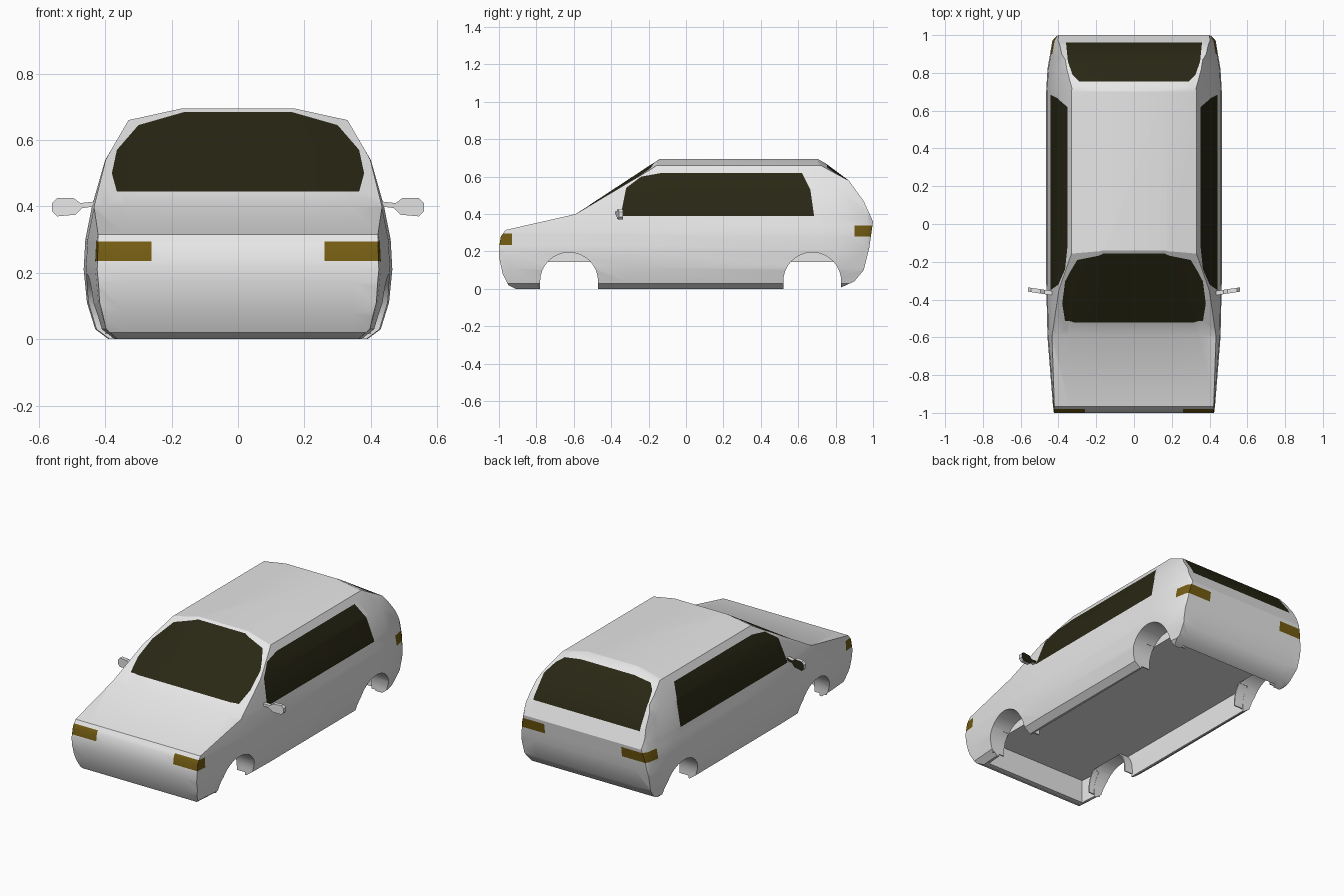
import bpy, bmesh, math
from mathutils import Vector

if "Cube" in bpy.data.objects:
    bpy.data.objects.remove(bpy.data.objects["Cube"], do_unlink=True)


def material(name, colour):
    m = bpy.data.materials.new(name)
    m.use_nodes = True
    m.diffuse_color = (*colour, 1)
    m.node_tree.nodes["Principled BSDF"].inputs["Base Color"].default_value = (*colour, 1)
    return m


MATS = [material("body_silver", (0.8, 0.8, 0.8)),
        material("dark_glass", (0.022, 0.02, 0.007)),
        material("lamp_amber", (0.17, 0.105, 0.006))]
BODY, GLASS, LAMP = range(3)


def loft(name, rings, triangulate=False):
    """Closed solid through a list of matching rings."""
    bm = bmesh.new()
    loops = [[bm.verts.new(p) for p in ring] for ring in rings]
    n = len(loops[0])
    for a, b in zip(loops, loops[1:]):
        for i in range(n):
            j = (i + 1) % n
            bm.faces.new((a[i], a[j], b[j], b[i]))
    bm.faces.new(loops[0])
    bm.faces.new(loops[-1])
    if triangulate:
        bmesh.ops.triangulate(bm, faces=bm.faces[:])
    bmesh.ops.recalc_face_normals(bm, faces=bm.faces[:])
    mesh = bpy.data.meshes.new(name)
    bm.to_mesh(mesh)
    bm.free()
    for m in MATS:
        mesh.materials.append(m)
    ob = bpy.data.objects.new(name, mesh)
    bpy.context.collection.objects.link(ob)
    return ob


def activate(ob):
    bpy.ops.object.select_all(action='DESELECT')
    ob.select_set(True)
    bpy.context.view_layer.objects.active = ob


def boolean(ob, cutter, operation):
    mod = ob.modifiers.new("cut", 'BOOLEAN')
    mod.operation, mod.object, mod.solver = operation, cutter, 'EXACT'
    activate(ob)
    bpy.ops.object.modifier_apply(modifier=mod.name)
    bpy.data.objects.remove(cutter, do_unlink=True)


def paint(bm, keep, axes, outline, mat):
    """Cut a convex outline into the faces passing keep, and colour its inside."""
    faces = [f for f in bm.faces if keep(f.normal, f.calc_center_median())]
    pts = []
    for p in outline:
        v = Vector((0, 0, 0))
        v[axes[0]], v[axes[1]] = p
        pts.append(v)
    middle = sum(pts, Vector()) / len(pts)
    depth = Vector((1, 1, 1))
    depth[axes[0]] = depth[axes[1]] = 0
    for a, b in zip(pts, pts[1:] + pts[:1]):
        n = (b - a).cross(depth).normalized()
        if n.dot(middle - a) < 0:
            n.negate()
        geom = set(faces)
        for f in faces:
            geom.update(f.edges)
            geom.update(f.verts)
        cut = bmesh.ops.bisect_plane(bm, geom=list(geom), dist=1e-5, plane_co=a, plane_no=n)
        faces = [f for f in cut["geom"] if isinstance(f, bmesh.types.BMFace)
                 and n.dot(f.calc_center_median() - a) > 0]
    for f in faces:
        f.material_index = mat


# Body: cross-sections along the length, trimmed by the side profile
half = [(.39, 0), (.43, .03), (.455, .11), (.465, .21), (.46, .30),
        (.44, .40), (.40, .54), (.33, .66), (.17, .695)]
section = half + [(-x, z) for x, z in reversed(half)]
taper = [(-1.05, .9), (-.95, .925), (-.6, .985), (-.3, 1), (.7, 1),
         (.82, .985), (.97, .93), (1.02, .86)]
body = loft("body_shell", [[(x * s, y, z) for x, z in section] for y, s in taper], True)

profile = [(-.87, -.02), (-.95, .02), (-.98, .08), (-1, .17), (-1, .22), (-.99, .28),
           (-.965, .315), (-.59, .40), (-.13, .71), (.69, .71), (.76, .67), (.87, .58),
           (.95, .47), (1, .36), (.98, .22), (.95, .1), (.9, .04), (.79, -.01)]


def profile_ring(x, pull):
    # the roof ends draw inward towards the sides
    return [(x, y - math.copysign(pull, y) * (z > .6), z) for y, z in profile]


stations = [(-.6, .06), (-.34, .06), (-.17, .012), (.17, .012), (.34, .06), (.6, .06)]
boolean(body, loft("profile_cutter", [profile_ring(*s) for s in stations], True), 'INTERSECT')


# Wheel arches and open underside
def arch(y, r, foot):
    arc = [(y + r * math.cos(math.pi * i / 16), .04 + r * math.sin(math.pi * i / 16))
           for i in range(17)]
    return [(y + r, foot)] + arc + [(y - r, foot)]


for y in (-.625, .675):
    for side in (-1, 1):
        cutter = loft("arch_cutter", [[(side * x, *p) for p in arch(y, .155, -.1)] for x in (.32, .6)])
        boolean(body, cutter, 'DIFFERENCE')
rim = [(.35, -.88), (.375, -.5), (.38, .6), (.345, .85)]
rim += [(-x, y) for x, y in reversed(rim)]
boolean(body, loft("floor_cutter", [[(x, y, z) for x, y in rim] for z in (-.1, .145)]), 'DIFFERENCE')

# Windows and lamps cut into the skin
bm = bmesh.new()
bm.from_mesh(body.data)
for f in bm.faces:
    f.material_index = BODY


def both(points):
    return points + [(-x, y) for x, y in reversed(points)]


paint(bm, lambda n, c: n.y < -.25 and c.z > .4, (0, 2),
      both([(.365, .445), (.38, .50), (.365, .57), (.30, .645), (.16, .685)]), GLASS)
paint(bm, lambda n, c: n.y > .1 and n.z > 0 and c.z > .35 and c.y > .65, (0, 1),
      both([(.36, .96), (.35, .86), (.325, .79), (.29, .755)]), GLASS)
for s in (-1, 1):
    paint(bm, lambda n, c: n.x * s > .5 and c.z > .2, (1, 2),
          [(-.35, .39), (.685, .39), (.665, .53), (.62, .62), (-.13, .62),
           (-.24, .60), (-.32, .54)], GLASS)
    for end, lo, hi, back in ((-1, .235, .295, .93), (1, .28, .34, .9)):
        paint(bm, lambda n, c: n.y * end > .6 and c.z > .05, (0, 2),
              [(s * .26, lo), (s * .5, lo), (s * .5, hi), (s * .26, hi)], LAMP)
        paint(bm, lambda n, c: n.x * s > .6 and c.z > .2 and c.y * end > 0, (1, 2),
              [(end * back, lo), (end * 1.1, lo), (end * 1.1, hi), (end * back, hi)], LAMP)
bm.to_mesh(body.data)
bm.free()
activate(body)
bpy.ops.object.shade_smooth_by_angle(angle=math.radians(30))

# Arch liners and door mirrors on each side
mirror_outline = [(.43, .40), (.47, .395), (.49, .375), (.545, .37), (.56, .385),
                  (.56, .41), (.545, .425), (.495, .425), (.475, .41), (.43, .415)]
for side, word in ((1, "left"), (-1, "right")):
    for y, place in ((-.625, "front"), (.675, "rear")):
        band = arch(y, .156, .015) + arch(y, .163, .015)[::-1]
        liner = loft(f"{place}_{word}_arch_liner", [[(side * x, *p) for p in band] for x in (.32, .40)])
        activate(liner)
        bpy.ops.object.shade_smooth_by_angle(angle=math.radians(30))
    mirror = loft(f"{word}_door_mirror",
                  [[(side * x, y + (x - .45) * .15, z) for x, z in mirror_outline] for y in (-.375, -.352)])
    for f in mirror.data.polygons:
        if len(f.vertices) > 4 and f.normal.y > .5:
            f.material_index = GLASS
